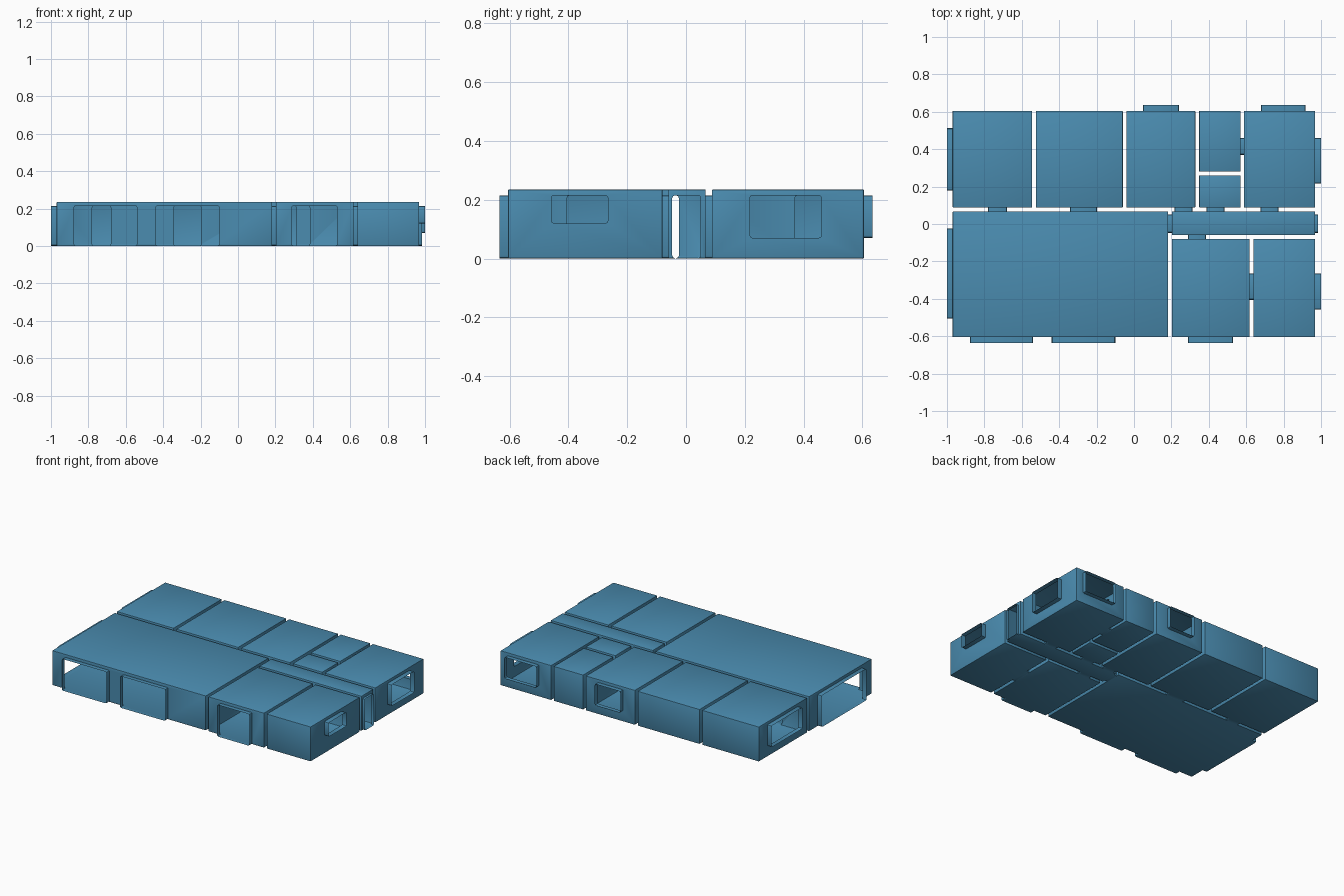
import bpy
import bmesh
import math
from mathutils import Matrix, Vector

if "Cube" in bpy.data.objects:
    bpy.data.objects.remove(bpy.data.objects["Cube"], do_unlink=True)

HEIGHT = 0.235
DOOR_TOP = 0.215
BACK, FRONT = 0.605, -0.605
ROUND = 0.004
INSET = 0.012

# One flat colour for the whole house
blue = bpy.data.materials.new("steel_blue")
blue.use_nodes = True
COLOUR = (0.069, 0.262, 0.434, 1.0)
blue.diffuse_color = COLOUR
blue.node_tree.nodes["Principled BSDF"].inputs["Base Color"].default_value = COLOUR

# Room footprints: x from, x to, y from, y to
rooms = {
    "left_back_bedroom": (-0.97, -0.545, 0.088, BACK),
    "middle_bedroom": (-0.525, -0.06, 0.088, BACK),
    "kitchen": (-0.04, 0.328, 0.088, BACK),
    "bathroom": (0.348, 0.57, 0.28, BACK),
    "closet": (0.348, 0.57, 0.088, 0.26),
    "corner_bedroom": (0.588, 0.968, 0.088, BACK),
    "living_room": (-0.97, 0.182, FRONT, 0.067),
    "hallway": (0.202, 0.968, -0.06, 0.067),
    "entrance_room": (0.202, 0.618, FRONT, -0.08),
    "study": (0.638, 0.968, FRONT, -0.08),
}

# Outside openings: room, axis, direction, span, sill height, reach
outside = [
    ("left_back_bedroom", 0, -1, (0.18, 0.512), 0.07, 0.03),
    ("living_room", 0, -1, (-0.505, -0.024), 0, 0.03),
    ("living_room", 1, -1, (-0.877, -0.54), 0, 0.03),
    ("living_room", 1, -1, (-0.44, -0.1), 0, 0.03),
    ("entrance_room", 1, -1, (0.288, 0.53), 0, 0.03),
    ("study", 0, 1, (-0.458, -0.265), 0.12, 0.032),
    ("hallway", 0, 1, (-0.047, 0.05), 0, 0.016),
    ("corner_bedroom", 0, 1, (0.217, 0.461), 0.07, 0.032),
    ("corner_bedroom", 1, 1, (0.678, 0.918), 0.07, 0.03),
    ("kitchen", 1, 1, (0.048, 0.24), 0.07, 0.03),
]

# Inside doors: lower room, upper room, axis that joins them, span
inside = [
    ("living_room", "left_back_bedroom", 1, (-0.78, -0.68)),
    ("living_room", "middle_bedroom", 1, (-0.343, -0.197)),
    ("hallway", "kitchen", 1, (0.216, 0.312)),
    ("hallway", "closet", 1, (0.387, 0.483)),
    ("hallway", "corner_bedroom", 1, (0.677, 0.772)),
    ("entrance_room", "hallway", 1, (0.288, 0.384)),
    ("living_room", "hallway", 0, (-0.047, 0.05)),
    ("bathroom", "corner_bedroom", 0, (0.37, 0.461)),
    ("entrance_room", "study", 0, (-0.405, -0.265)),
]


def wall(room, axis, direction):
    """Position of one wall of a room."""
    return rooms[room][2 * axis + (direction > 0)]


def add_box(bm, low, high, radius, along=None):
    """Box with rounded edges; only those parallel to one axis if given."""
    low, high = Vector(low), Vector(high)
    size = high - low
    matrix = Matrix.Translation((low + high) / 2) @ Matrix.Diagonal((*size, 1))
    verts = bmesh.ops.create_cube(bm, size=1, matrix=matrix)["verts"]
    edges = {e for v in verts for e in v.link_edges}
    if along is not None:
        edges = {e for e in edges
                 if abs(e.verts[0].co[along] - e.verts[1].co[along]) > size[along] / 2}
    bmesh.ops.bevel(bm, geom=list(edges), offset=radius, segments=2,
                    profile=0.5, affect="EDGES")


def make_object(name, bm):
    bmesh.ops.recalc_face_normals(bm, faces=bm.faces[:])
    mesh = bpy.data.meshes.new(name)
    bm.to_mesh(mesh)
    bm.free()
    obj = bpy.data.objects.new(name, mesh)
    mesh.materials.append(blue)
    bpy.context.collection.objects.link(obj)
    return obj


# Each inside door is a passage shared half and half by its two rooms
openings = list(outside)
for lower, upper, axis, span in inside:
    half = (wall(upper, axis, -1) - wall(lower, axis, 1)) / 2
    openings.append((lower, axis, 1, span, 0, half))
    openings.append((upper, axis, -1, span, 0, half))

for name, (x0, x1, y0, y1) in rooms.items():
    bm = bmesh.new()
    add_box(bm, (x0, y0, 0), (x1, y1, HEIGHT), ROUND)
    room = make_object(name, bm)

    # Passages that stand out of the walls
    bm = bmesh.new()
    ends = []
    for _, axis, direction, span, sill, reach in (o for o in openings if o[0] == name):
        base = wall(name, axis, direction)
        end = base + direction * reach
        inner = base - direction * INSET
        low, high = [0, 0, max(sill, 0.001)], [0, 0, DOOR_TOP]
        low[axis], high[axis] = min(inner, end), max(inner, end)
        low[1 - axis], high[1 - axis] = span
        add_box(bm, low, high, 0.01, axis)
        ends.append((axis, end))
    passages = make_object(name + "_passages", bm)
    passages.hide_render = True

    # Join the passages to the room
    if ends:
        join = room.modifiers.new("join_passages", "BOOLEAN")
        join.operation = "UNION"
        join.solver = "EXACT"
        join.object = passages
        bpy.context.view_layer.objects.active = room
        bpy.ops.object.modifier_apply(modifier=join.name)
    bpy.data.objects.remove(passages, do_unlink=True)

    # Open the ends of the passages
    bm = bmesh.new()
    bm.from_mesh(room.data)
    caps = [f for f in bm.faces
            if any(all(abs(v.co[axis] - end) < 0.0005 for v in f.verts)
                   for axis, end in ends)]
    bmesh.ops.delete(bm, geom=caps, context="FACES")
    bm.to_mesh(room.data)
    bm.free()

    bpy.ops.object.select_all(action="DESELECT")
    room.select_set(True)
    bpy.context.view_layer.objects.active = room
    bpy.ops.object.shade_smooth_by_angle(angle=math.radians(30))
